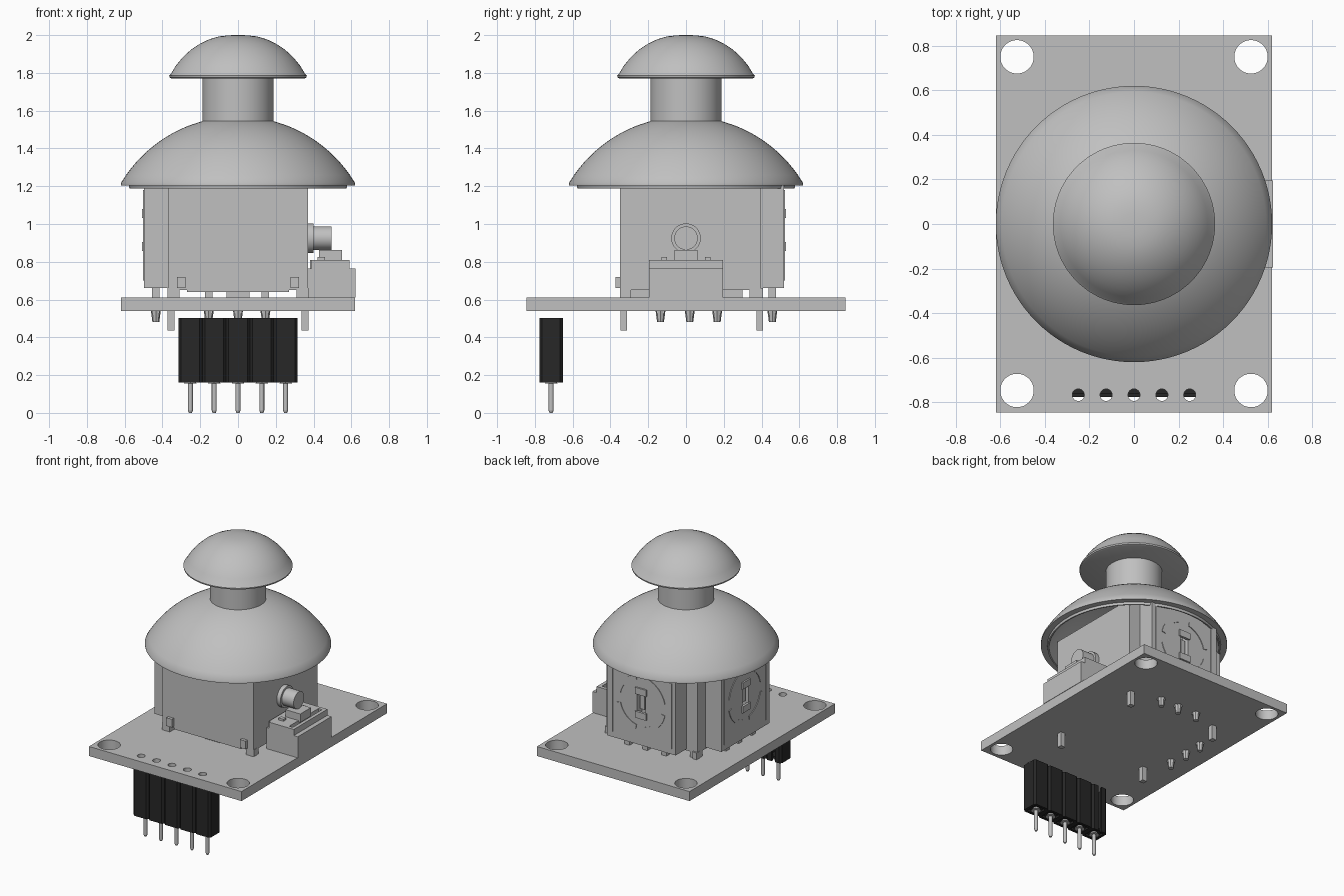
import bpy, bmesh, math
from mathutils import Matrix, Vector

cube = bpy.data.objects.get("Cube")
if cube:
    bpy.data.objects.remove(cube, do_unlink=True)


def material(name, rgb):
    m = bpy.data.materials.new(name)
    m.use_nodes = True
    m.diffuse_color = (*rgb, 1)
    bsdf = next(n for n in m.node_tree.nodes if n.type == 'BSDF_PRINCIPLED')
    bsdf.inputs["Base Color"].default_value = (*rgb, 1)
    return m


GREY = material("light grey", (0.527, 0.527, 0.527))
BLACK = material("black plastic", (0.02, 0.02, 0.02))


def finish(name, bm, mat=GREY, smooth=False):
    bmesh.ops.recalc_face_normals(bm, faces=bm.faces)
    me = bpy.data.meshes.new(name)
    bm.to_mesh(me)
    bm.free()
    me.materials.append(mat)
    ob = bpy.data.objects.new(name, me)
    bpy.context.collection.objects.link(ob)
    if smooth:
        bpy.ops.object.select_all(action='DESELECT')
        ob.select_set(True)
        bpy.context.view_layer.objects.active = ob
        bpy.ops.object.shade_smooth_by_angle(angle=math.radians(35))
    return ob


def box(name, x, y, z, mat=GREY):
    """Box from (min, max) pairs."""
    bm = bmesh.new()
    c = [(a + b) / 2 for a, b in (x, y, z)]
    s = [b - a for a, b in (x, y, z)]
    bmesh.ops.create_cube(bm, size=1, matrix=Matrix.Translation(c) @ Matrix.Diagonal((*s, 1)))
    return finish(name, bm, mat)


def rod(name, start, end, r1, r2=None, sides=32, mat=GREY):
    """Cylinder or cone between two points."""
    a, b = Vector(start), Vector(end)
    d = b - a
    m = Matrix.Translation((a + b) / 2) @ d.to_track_quat('Z', 'Y').to_matrix().to_4x4()
    bm = bmesh.new()
    bmesh.ops.create_cone(bm, cap_ends=True, segments=sides, radius1=r1,
                          radius2=r1 if r2 is None else r2, depth=d.length, matrix=m)
    return finish(name, bm, mat, True)


def lathe(name, profile, steps=96):
    """Revolve an (r, z) profile about the z axis."""
    bm = bmesh.new()
    vs = [bm.verts.new((r, 0, z)) for r, z in profile]
    es = [bm.edges.new(p) for p in zip(vs, vs[1:])]
    bmesh.ops.spin(bm, geom=vs + es, cent=(0, 0, 0), axis=(0, 0, 1),
                   angle=2 * math.pi, steps=steps)
    bmesh.ops.remove_doubles(bm, verts=bm.verts, dist=1e-5)
    return finish(name, bm, GREY, True)


def cut(ob, cutters):
    for c in cutters:
        mod = ob.modifiers.new("cut", 'BOOLEAN')
        mod.operation, mod.solver, mod.object = 'DIFFERENCE', 'EXACT', c
        bpy.context.view_layer.objects.active = ob
        bpy.ops.object.modifier_apply(modifier=mod.name)
        bpy.data.objects.remove(c, do_unlink=True)


def arc(r0, r1, radius, centre, n=16):
    pts = [r0 + (r1 - r0) * i / n for i in range(n + 1)]
    return [(r, centre + math.sqrt(radius ** 2 - r * r)) for r in pts]


# Circuit board with mounting holes and header holes
board = box("circuit_board", (-0.62, 0.62), (-0.845, 0.845), (0.54, 0.61))
holes = [rod("hole", (x, y, 0.4), (x, y, 0.7), 0.075, sides=48)
         for x in (-0.525, 0.525) for y in (-0.747, 0.75)]
holes += [rod("hole", (i * 0.125, -0.767, 0.4), (i * 0.125, -0.767, 0.7), 0.027)
          for i in range(-2, 3)]
cut(board, holes)

# Thumb stick: domed skirt shell, stem and rounded cap
lathe("stick_skirt", arc(0.185, 0.62, 0.722, 0.847) + [(0.62, 1.205), (0.578, 1.205),
      (0.575, 1.188)] + arc(0.565, 0.0, 0.66, 0.848))
rod("stick_stem", (0, 0, 1.50), (0, 0, 1.80), 0.188, sides=64)
lathe("stick_cap", [(0, 2.0), (0.05, 1.999), (0.1, 1.993), (0.15, 1.979), (0.2, 1.955),
      (0.25, 1.922), (0.295, 1.88), (0.33, 1.837), (0.355, 1.795), (0.364, 1.785),
      (0.362, 1.775), (0.35, 1.77), (0, 1.77)])

# Main housing
box("housing", (-0.37, 0.37), (-0.35, 0.395), (0.65, 1.25))
box("housing_centre_foot", (-0.06, 0.06), (-0.3, 0.3), (0.61, 0.65))
for x in (-0.3, 0.3):
    box("housing_front_clip", (x - 0.023, x + 0.023), (-0.372, -0.35), (0.66, 0.72))
for x in (-0.34, 0.34):
    for y in (-0.32, 0.365):
        box("housing_corner_foot", (x - 0.03, x + 0.03), (y - 0.03, y + 0.03), (0.61, 0.65))
box("housing_front_lip", (-0.27, 0.27), (-0.35, -0.33), (0.64, 0.65))


def sensor(name, to_world):
    """Rotation sensor built facing local +y, then placed on the housing."""
    parts = []
    body = box(name + "_body", (-0.28, 0.28), (0, 0.128), (0.66, 1.25))
    cut(body, [box("slot", (-0.033, 0.033), (0.07, 0.2), (0.86, 1.08))])
    parts.append(body)
    parts.append(box(name + "_rotor", (-0.018, 0.018), (0.06, 0.115), (0.92, 1.02)))
    for z in (0.88, 1.055):
        parts.append(box(name + "_stud", (-0.045, 0.045), (0.12, 0.138), (z - 0.024, z + 0.024)))
    # Four raised arcs around the rotor
    bm = bmesh.new()
    for q in range(4):
        for k in range(6):
            a = math.radians(q * 90 + 12 + k * 11)
            b = a + math.radians(11)
            ring = [(r * math.cos(t), 0.133, 0.97 + r * math.sin(t))
                    for r, t in ((0.17, a), (0.2, a), (0.2, b), (0.17, b))]
            f = bm.faces.new([bm.verts.new(p) for p in ring])
            ext = bmesh.ops.extrude_face_region(bm, geom=[f])
            for v in ext["geom"]:
                if isinstance(v, bmesh.types.BMVert):
                    v.co.y -= 0.006
    parts.append(finish(name + "_arcs", bm))
    for x in (-0.24, 0.24):
        parts.append(box(name + "_rail", (x - 0.01, x + 0.01), (0.128, 0.132), (0.7, 1.18)))
    # Tapered contact legs
    for x in (-0.155, 0.0, 0.145):
        parts.append(box(name + "_leg", (x - 0.02, x + 0.02), (0.045, 0.085), (0.53, 0.67)))
        parts.append(rod(name + "_leg_tip", (x, 0.065, 0.54), (x, 0.065, 0.48),
                         0.026, 0.018, 8))
    for p in parts:
        p.data.transform(to_world)


sensor("back_sensor", Matrix.Translation((0, 0.392, 0)))
sensor("right_sensor", Matrix.Translation((-0.37, 0.02, 0)) @ Matrix.Rotation(math.pi / 2, 4, 'Z'))

# Large anchor posts through the board
for x in (-0.355, 0.355):
    for y in (-0.33, 0.39):
        box("anchor_post", (x - 0.018, x + 0.018), (y - 0.018, y + 0.018), (0.435, 0.66))

# Push switch beside the housing, with its plunger
box("switch_base", (0.37, 0.615), (-0.195, 0.195), (0.61, 0.765))
for s in (-1, 1):
    y = sorted((s * 0.17, s * 0.195))
    box("switch_side_wall", (0.39, 0.59), y, (0.765, 0.81))
    box("switch_stud", (0.42, 0.46), sorted((s * 0.1, s * 0.13)), (0.81, 0.825))
box("switch_top", (0.38, 0.535), (-0.18, 0.18), (0.765, 0.81))
box("switch_outer_rim", (0.565, 0.59), (-0.17, 0.17), (0.765, 0.81))
box("switch_end_tab", (0.6, 0.623), (-0.195, 0.195), (0.61, 0.765))
box("switch_button", (0.43, 0.55), (-0.062, 0.062), (0.80, 0.862))
rod("plunger_flange", (0.36, 0, 0.925), (0.4, 0, 0.925), 0.078, sides=48)
rod("plunger_rod", (0.39, 0, 0.925), (0.495, 0, 0.925), 0.062, sides=48)


def header_cell(x, open_back):
    """Hollow chamfered sleeve; an open back leaves the pin exposed."""
    bm = bmesh.new()
    h, d, c, w = 0.063, 0.062, 0.014, 0.018
    g = 0.014
    outer = [(g, d), (h - c, d), (h, d - c), (h, c - d), (h - c, -d),
             (c - h, -d), (-h, c - d), (-h, d - c), (c - h, d), (-g, d)]
    inner = [(px * (1 if abs(px) == g else (h - w) / h), py * (d - w) / d) for px, py in outer]
    n = len(outer)
    for i in range(n - 1 if open_back else n):
        j = (i + 1) % n
        quad = [outer[i], outer[j], inner[j], inner[i]]
        bm.faces.new([bm.verts.new((x + px, -0.714 + py, 0.16)) for px, py in quad])
    bmesh.ops.remove_doubles(bm, verts=bm.verts, dist=1e-5)
    ext = bmesh.ops.extrude_face_region(bm, geom=list(bm.faces))
    bmesh.ops.translate(bm, vec=(0, 0, 0.343),
                        verts=[v for v in ext["geom"] if isinstance(v, bmesh.types.BMVert)])
    finish("header_sleeve", bm, BLACK)


# Pin header below the front edge
for i in range(-2, 3):
    x = i * 0.126
    header_cell(x, i == -2)
    rod("header_pin", (x, -0.714, 0.012), (x, -0.714, 0.46), 0.013, sides=12)
    rod("header_pin_tip", (x, -0.714, 0.0), (x, -0.714, 0.012), 0.008, 0.013, 12)
    rod("header_pin_collar", (x, -0.714, 0.155), (x, -0.714, 0.175), 0.034, 0.02, 16)
    box("header_floor", (x - 0.046, x + 0.046), (-0.76, -0.668), (0.175, 0.19), BLACK)
